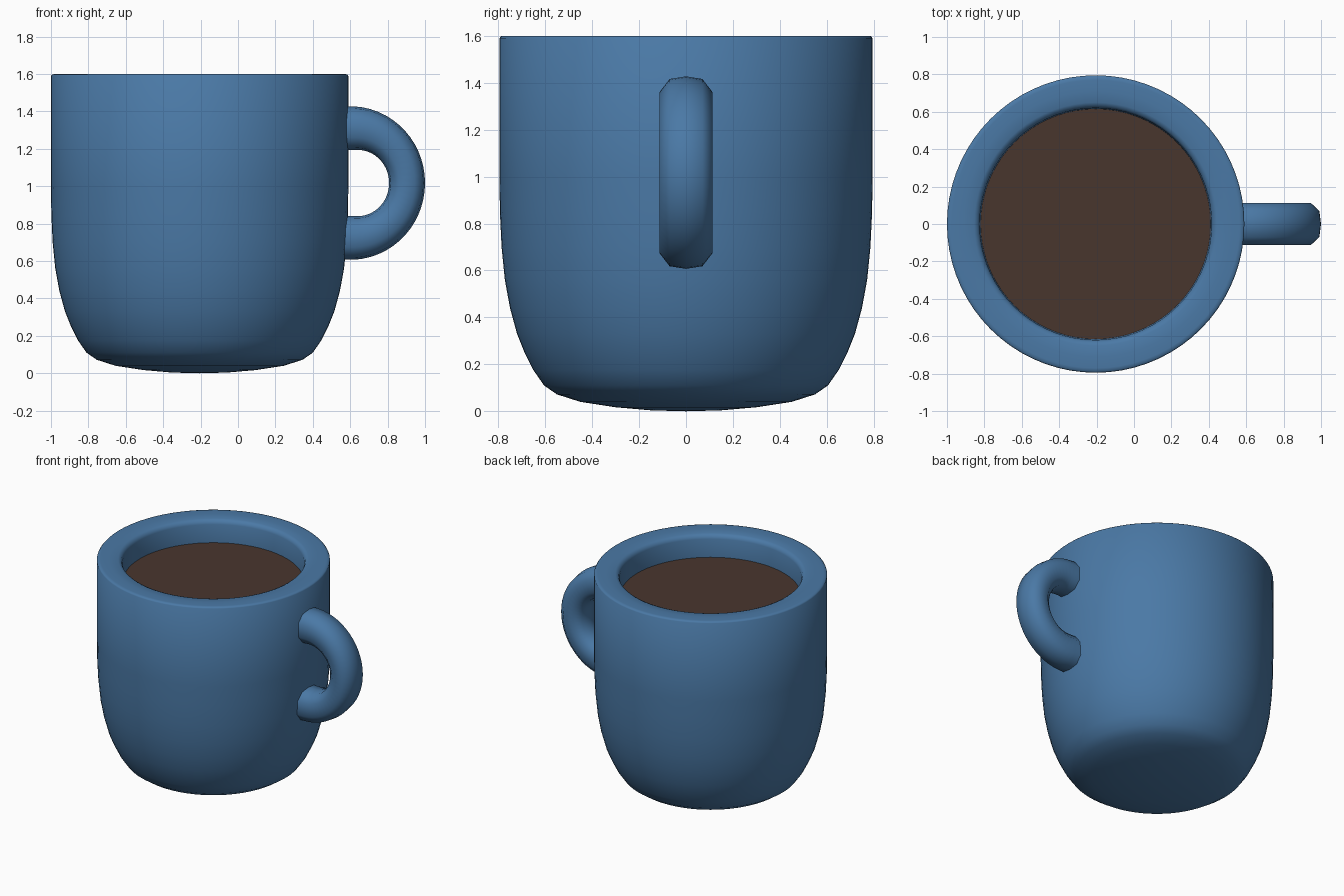
import bpy, bmesh, math

cube = bpy.data.objects.get("Cube")
if cube:
    bpy.data.objects.remove(cube, do_unlink=True)

CX = -0.205      # mug axis
SEGMENTS = 72


def material(name, colour):
    mat = bpy.data.materials.new(name)
    mat.use_nodes = True
    mat.diffuse_color = (*colour, 1)
    bsdf = next(n for n in mat.node_tree.nodes if n.type == "BSDF_PRINCIPLED")
    bsdf.inputs["Base Color"].default_value = (*colour, 1)
    return mat


def finish(name, bm, mat, angle):
    bmesh.ops.recalc_face_normals(bm, faces=bm.faces)
    mesh = bpy.data.meshes.new(name)
    bm.to_mesh(mesh)
    bm.free()
    mesh.materials.append(mat)
    obj = bpy.data.objects.new(name, mesh)
    bpy.context.collection.objects.link(obj)
    bpy.ops.object.select_all(action="DESELECT")
    obj.select_set(True)
    bpy.context.view_layer.objects.active = obj
    bpy.ops.object.shade_smooth_by_angle(angle=math.radians(angle))
    return obj


def lathe(name, profile, mat):
    bm = bmesh.new()
    verts = [bm.verts.new((r, 0, z)) for r, z in profile]
    edges = [bm.edges.new(pair) for pair in zip(verts, verts[1:])]
    bmesh.ops.spin(bm, geom=verts + edges, cent=(0, 0, 0), axis=(0, 0, 1),
                   angle=2 * math.pi, steps=SEGMENTS)
    bmesh.ops.remove_doubles(bm, verts=bm.verts, dist=0.0005)
    obj = finish(name, bm, mat, 50)
    obj.location.x = CX
    return obj


blue = material("mug blue", (0.069, 0.191, 0.381))
brown = material("coffee brown", (0.066, 0.037, 0.027))

# Mug body: rounded base, straight wall, thick softened rim, hollow inside
outside = [(0, 0), (0.15, 0.004), (0.3, 0.017), (0.45, 0.04), (0.55, 0.072),
           (0.605, 0.11), (0.65, 0.175), (0.69, 0.255), (0.72, 0.33),
           (0.75, 0.44), (0.772, 0.56), (0.786, 0.7), (0.793, 0.85), (0.795, 1.0)]
rim = [(0.795, 1.59), (0.788, 1.598), (0.77, 1.6), (0.71, 1.6),
       (0.65, 1.597), (0.63, 1.588), (0.62, 1.565)]
inside = [(0.615, 1.42), (0.6, 0.5), (0.45, 0.2), (0, 0.15)]
lathe("mug_body", outside + rim + inside, blue)

# Drink surface
lathe("coffee_surface", [(0, 1.43), (0.617, 1.43)], brown)

# Handle: faceted section swept round a half loop, ends buried in the wall
half = [(0, 0.117), (0.07, 0.106), (0.113, 0.05)]
half += [(w, -h) for w, h in reversed(half)]
section = half + [(-w, h) for w, h in reversed(half[1:-1])]
STEPS = 28
path = [(0.5, math.pi / 2)]
path += [(0.62, math.pi / 2 - math.pi * i / STEPS) for i in range(STEPS + 1)]
path += [(0.5, -math.pi / 2)]

bm = bmesh.new()
rings = []
for x0, a in path:
    c, s = math.cos(a), math.sin(a)
    thin = 1 - 0.18 * c
    rings.append([bm.verts.new((x0 + (0.284 + h * thin) * c, w,
                                1.017 + (0.293 + h * thin) * s))
                  for w, h in section])
for r1, r2 in zip(rings, rings[1:]):
    for i in range(len(section)):
        j = (i + 1) % len(section)
        bm.faces.new((r1[i], r1[j], r2[j], r2[i]))
for end in (rings[0], rings[-1]):
    bm.faces.new(end)
finish("handle", bm, blue, 60)
